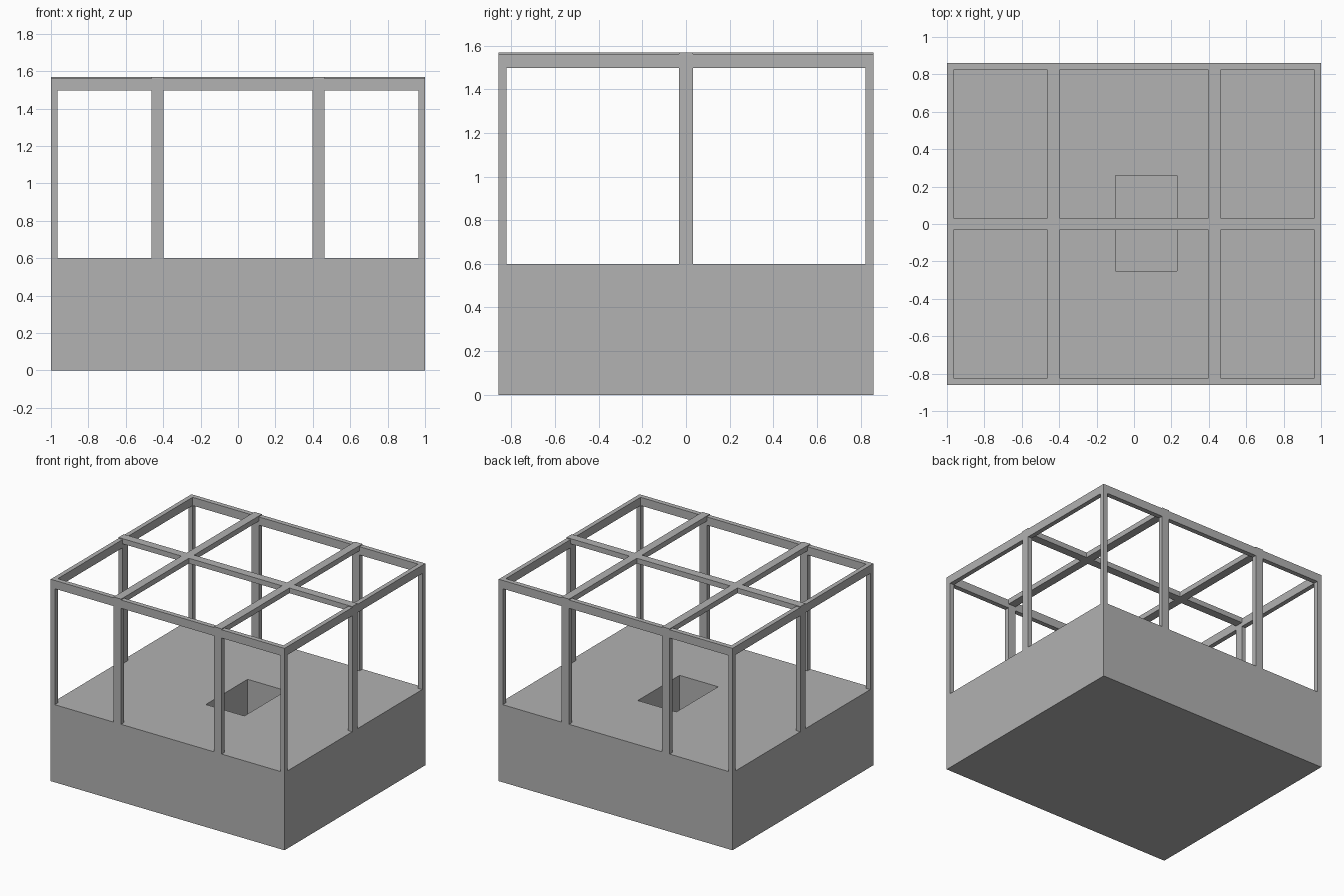
import bpy

# Remove the default cube
cube = bpy.data.objects.get("Cube")
if cube:
    bpy.data.objects.remove(cube, do_unlink=True)

GREY = (0.445, 0.445, 0.445, 1)
mat = bpy.data.materials.new("plain grey")
mat.use_nodes = True
mat.diffuse_color = GREY
mat.node_tree.nodes["Principled BSDF"].inputs["Base Color"].default_value = GREY

# Main dimensions
X, Y = 1.0, 0.86            # half size of the plan
FLOOR, TOP = 0.6, 1.568     # deck height and cross beam top
RIM_LOW, RIM_TOP = 1.497, 1.561
TX, TY = 0.035, 0.037       # thickness of the outer frame
BAY, HALF = 0.43, 0.032     # post offset and half width


def box(name, x, y, z):
    """Axis-aligned box from (low, high) ranges."""
    ranges = (x, y, z)
    bpy.ops.mesh.primitive_cube_add(size=1, location=[sum(r) / 2 for r in ranges])
    ob = bpy.context.object
    ob.name = name
    ob.scale = [r[1] - r[0] for r in ranges]
    bpy.ops.object.transform_apply(location=False, rotation=False, scale=True)
    ob.data.materials.append(mat)
    return ob


def edge(side, half, thick):
    """Range of a strip lying just inside one outer edge."""
    return tuple(sorted((side * half, side * (half - thick))))


# Solid base with a rectangular well cut into the deck
base = box("base", (-X, X), (-Y, Y), (0, FLOOR))
cutter = box("well_cutter", (-0.1, 0.23), (-0.25, 0.26), (0.1, FLOOR + 0.1))
cutter.hide_render = True
cutter.hide_viewport = True
cutter.display_type = 'WIRE'
cut = base.modifiers.new("well", 'BOOLEAN')
cut.operation = 'DIFFERENCE'
cut.solver = 'EXACT'
cut.object = cutter

mid = (-HALF, HALF)
for s, side in ((-1, "right"), (1, "left")):
    sx = edge(s, X, TX)
    bay = (s * BAY - HALF, s * BAY + HALF)
    # Side wall: middle post and top rail
    box(f"{side}_middle_post", sx, mid, (FLOOR, TOP))
    box(f"{side}_top_rail", sx, (-Y, Y), (RIM_LOW, RIM_TOP))
    # Roof beam running front to back
    box(f"{side}_roof_beam", bay, (-Y, Y), (TOP - 0.04, TOP))
    for t, end in ((-1, "front"), (1, "back")):
        ty = edge(t, Y, TY)
        box(f"{end}_{side}_corner_post", sx, ty, (FLOOR, RIM_LOW))
        box(f"{end}_{side}_bay_post", bay, ty, (FLOOR, TOP))

# Front and back top rails, and the long centre roof beam
for t, end in ((-1, "front"), (1, "back")):
    box(f"{end}_top_rail", (TX - X, X - TX), edge(t, Y, TY), (RIM_LOW, RIM_TOP))
box("centre_roof_beam", (-X, X), mid, (TOP - 0.04, TOP))
